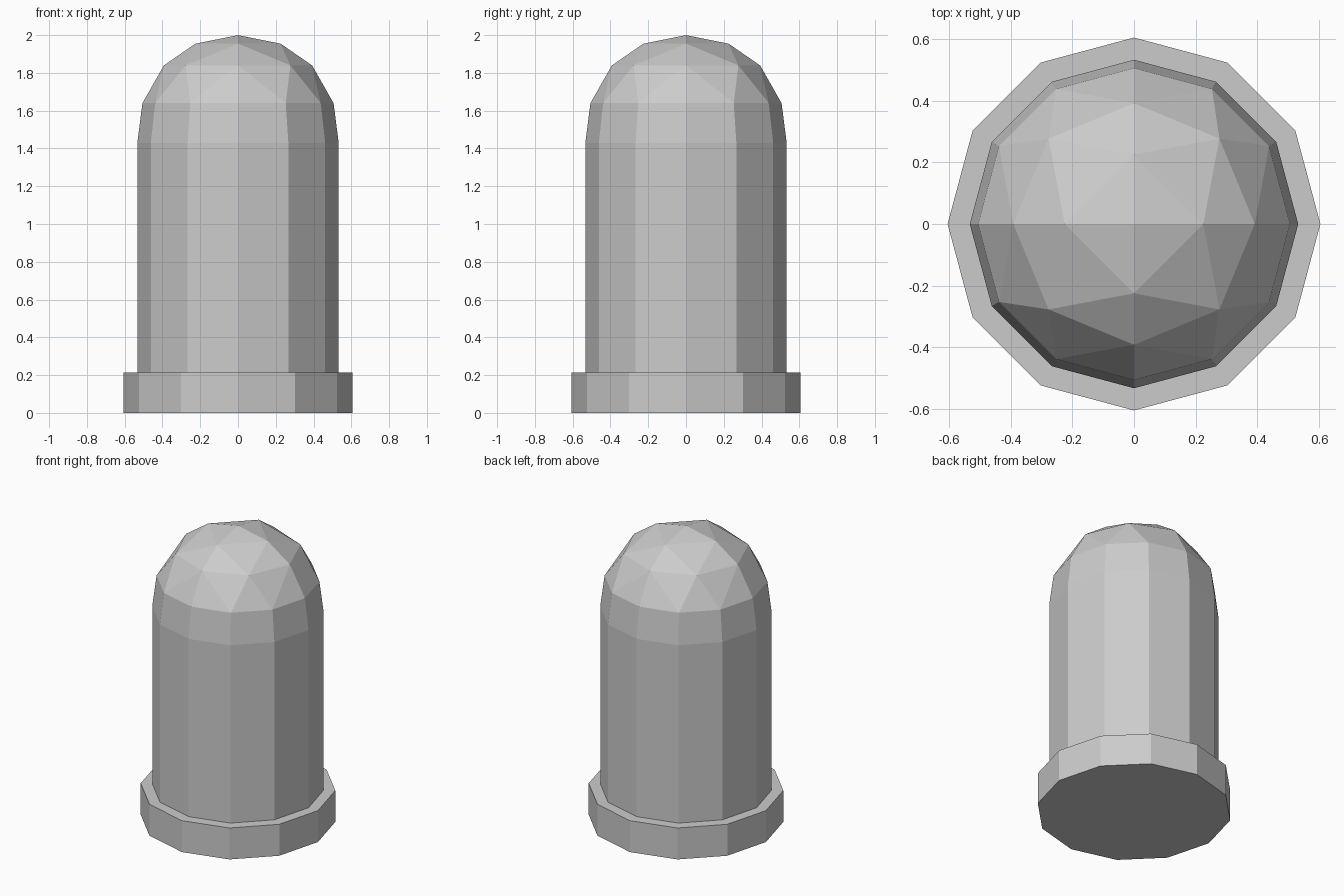
import bpy
import bmesh
from math import pi, sin, cos

if "Cube" in bpy.data.objects:
    bpy.data.objects.remove(bpy.data.objects["Cube"], do_unlink=True)

grey = bpy.data.materials.new("light grey")
grey.use_nodes = True
colour = (0.6, 0.6, 0.6, 1)
grey.diffuse_color = colour
grey.node_tree.nodes["Principled BSDF"].inputs["Base Color"].default_value = colour


def ring(bm, sides, radius, z):
    return [bm.verts.new((radius * cos(2 * pi * i / sides),
                          radius * sin(2 * pi * i / sides), z))
            for i in range(sides)]


def wall(bm, low, high):
    n = len(low)
    for i in range(n):
        j = (i + 1) % n
        bm.faces.new((low[i], low[j], high[j], high[i]))


def finish(bm, name):
    bmesh.ops.recalc_face_normals(bm, faces=bm.faces)
    mesh = bpy.data.meshes.new(name)
    bm.to_mesh(mesh)
    bm.free()
    mesh.materials.append(grey)
    obj = bpy.data.objects.new(name, mesh)
    bpy.context.collection.objects.link(obj)


# Flanged base: a twelve-sided disc
bm = bmesh.new()
low, high = ring(bm, 12, 0.605, 0), ring(bm, 12, 0.605, 0.215)
wall(bm, low, high)
bm.faces.new(low)
bm.faces.new(high)
finish(bm, "base_rim")

# Straight body with its tapered shoulder
bm = bmesh.new()
rings = [ring(bm, 12, r, z) for r, z in ((0.533, 0.215), (0.533, 1.43), (0.506, 1.64))]
for a, b in zip(rings, rings[1:]):
    wall(bm, a, b)

# Faceted dome: each ring loses one segment per quadrant up to the tip
outer = rings[-1]
for segments, radius, z in ((2, 0.392, 1.84), (1, 0.225, 1.955), (0, 0, 2)):
    inner = ring(bm, max(4 * segments, 1), radius, z)
    for q in range(4):
        def out(i):
            return outer[(q * (segments + 1) + i) % len(outer)]

        def inn(i):
            return inner[(q * segments + i) % len(inner)]
        for i in range(segments + 1):
            bm.faces.new((out(i), out(i + 1), inn(i)))
        for i in range(segments):
            bm.faces.new((inn(i), out(i + 1), inn(i + 1)))
    outer = inner
finish(bm, "domed_body")
